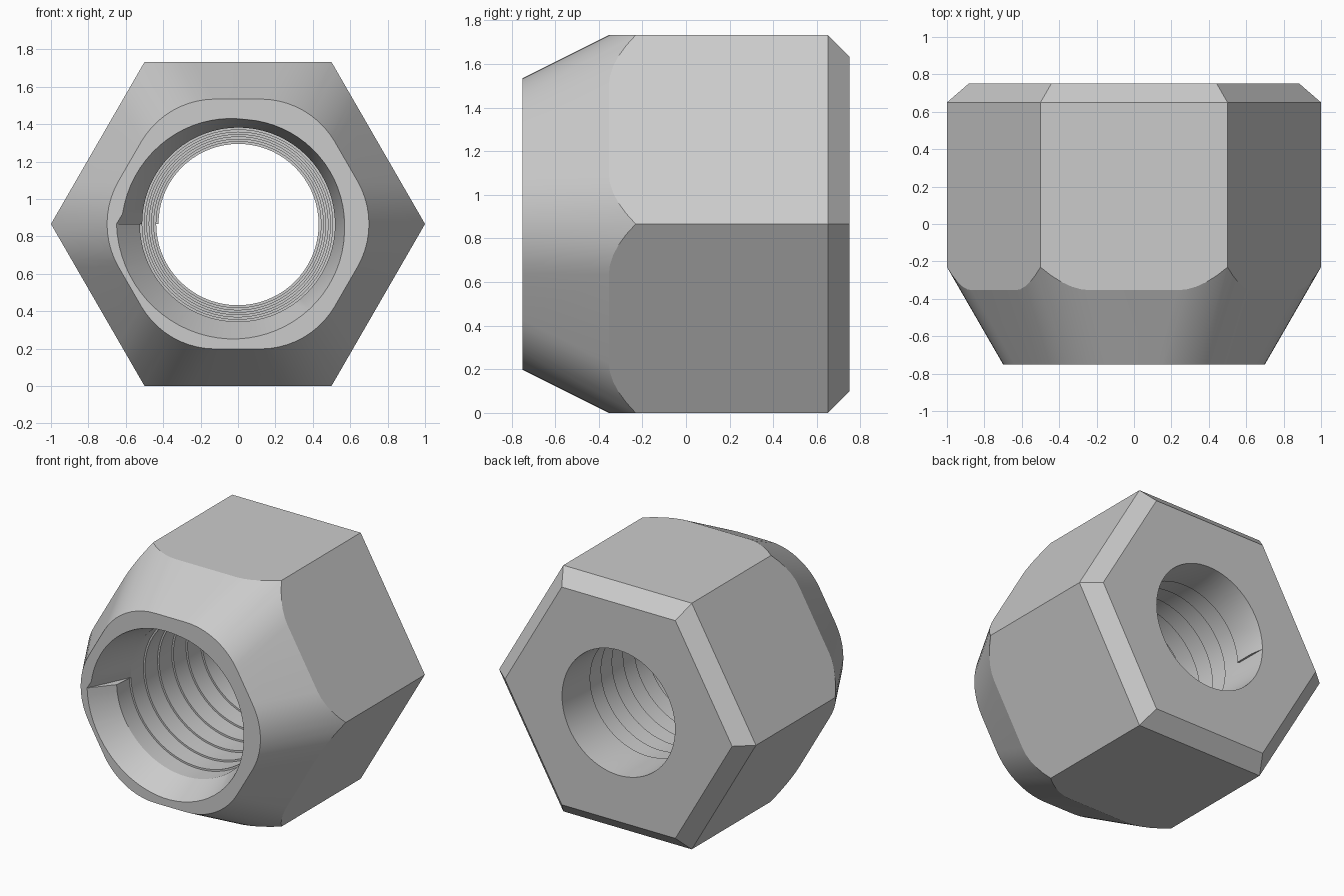
import bpy, bmesh, math
from mathutils import Vector

APO = math.sqrt(3) / 2          # hexagon centre-to-flat; also height of the axis
SEG = 72                        # sides of the bore

if "Cube" in bpy.data.objects:
    bpy.data.objects.remove(bpy.data.objects["Cube"], do_unlink=True)

steel = bpy.data.materials.new("grey steel")
steel.use_nodes = True
grey = (0.6, 0.6, 0.6, 1)
steel.diffuse_color = grey
steel.node_tree.nodes["Principled BSDF"].inputs["Base Color"].default_value = grey


def finish(bm, name):
    """Turn a bmesh into an object with outward normals."""
    bmesh.ops.recalc_face_normals(bm, faces=bm.faces)
    mesh = bpy.data.meshes.new(name)
    bm.to_mesh(mesh)
    bm.free()
    mesh.materials.append(steel)
    obj = bpy.data.objects.new(name, mesh)
    bpy.context.collection.objects.link(obj)
    return obj


def point(radius, angle, y):
    return Vector((radius * math.cos(angle), y, APO + radius * math.sin(angle)))


def hexagon(apothem, y, corner=0.0, steps=10):
    """Hexagon section across y, with optional rounded corners."""
    out = []
    for i in range(6):
        mid = i * math.pi / 3
        centre = point((apothem - corner) / APO, mid, y)
        if not corner:
            out.append(centre)
            continue
        for s in range(steps + 1):
            a = mid + (s / steps - 0.5) * math.pi / 3
            out.append(centre + Vector((math.cos(a), 0, math.sin(a))) * corner)
    return out


def loft(name, sections):
    bm = bmesh.new()
    rings = [[bm.verts.new(p) for p in sec] for sec in sections]
    n = len(rings[0])
    for a, b in zip(rings, rings[1:]):
        for i in range(n):
            j = (i + 1) % n
            bm.faces.new((a[i], a[j], b[j], b[i]))
    bm.faces.new(rings[0])
    bm.faces.new(rings[-1])
    return finish(bm, name)


def opening(u):
    """Uneven mouth radius left by the start of the thread."""
    stops = (0.65, 0.615, 0.57, 0.56, 0.62)
    k = min(int(u * 4), 3)
    return stops[k] + (stops[k + 1] - stops[k]) * (u * 4 - k)


def thread_cutter(turns=8, pitch=0.14, start=-0.6, r0=0.525, r1=0.425):
    """Tapered, stepped helix that narrows toward the back."""
    bm = bmesh.new()
    total = turns * SEG
    angle = lambda t: math.pi + math.tau * (t % SEG) / SEG
    radius = lambda t: r0 + (r1 - r0) * t / total
    depth = lambda t: start + pitch * t / SEG
    A = [bm.verts.new(point(radius(t), angle(t), depth(t))) for t in range(total + 1)]
    B = [bm.verts.new(point(radius(t), angle(t), depth(t + SEG))) for t in range(total + 1)]

    def ring(y, rad):
        return [bm.verts.new(point(rad(i / (SEG - 1)), angle(i), y)) for i in range(SEG)]

    front, cap = ring(-0.75, opening), ring(-0.85, opening)
    back, end = ring(0.75, lambda u: 0.44), ring(0.85, lambda u: 0.44)
    last = total - SEG
    for t in range(total):
        bm.faces.new((A[t], A[t + 1], B[t + 1], B[t]))              # thread wall
        if t < last:
            bm.faces.new((B[t], B[t + 1], A[t + SEG + 1], A[t + SEG]))  # step
    for i in range(SEG):
        j = (i + 1) % SEG
        bm.faces.new((front[i], front[j], A[i + 1], A[i]))
        bm.faces.new((cap[i], cap[j], front[j], front[i]))
        bm.faces.new((B[last + i], B[last + i + 1], back[j], back[i]))
        bm.faces.new((back[i], back[j], end[j], end[i]))
    bm.faces.new((front[0], A[0], B[0], A[SEG]))                    # thread start
    bm.faces.new((back[0], B[last], A[total], B[total]))            # thread end
    bm.faces.new(cap)
    bm.faces.new(end)
    return finish(bm, "bore_cutter")


# Hexagonal body with a chamfered back
nut = loft("hex_nut_body", [hexagon(APO, -0.75), hexagon(APO, 0.65),
                            hexagon(APO - 0.1, 0.75)])

# Tapered seat with rounded corners, widening past the flats
seat = loft("seat_cutter", [hexagon(0.668, -0.75, 0.46), hexagon(0.968, -0.15, 0.46),
                            hexagon(1.2, 0.0, 0.46), hexagon(1.2, 0.9, 0.46)])
bore = thread_cutter()

for cutter, mode in ((seat, 'INTERSECT'), (bore, 'DIFFERENCE')):
    cutter.hide_render = True
    mod = nut.modifiers.new(cutter.name, 'BOOLEAN')
    mod.operation = mode
    mod.solver = 'EXACT'
    mod.object = cutter

# Bake the cuts and drop the helpers
graph = bpy.context.evaluated_depsgraph_get()
result = bpy.data.meshes.new_from_object(nut.evaluated_get(graph))
nut.modifiers.clear()
nut.data = result
result.materials.clear()
result.materials.append(steel)
for cutter in (seat, bore):
    bpy.data.objects.remove(cutter, do_unlink=True)

bpy.ops.object.select_all(action='DESELECT')
nut.select_set(True)
bpy.context.view_layer.objects.active = nut
bpy.ops.object.shade_smooth_by_angle(angle=math.radians(20))
